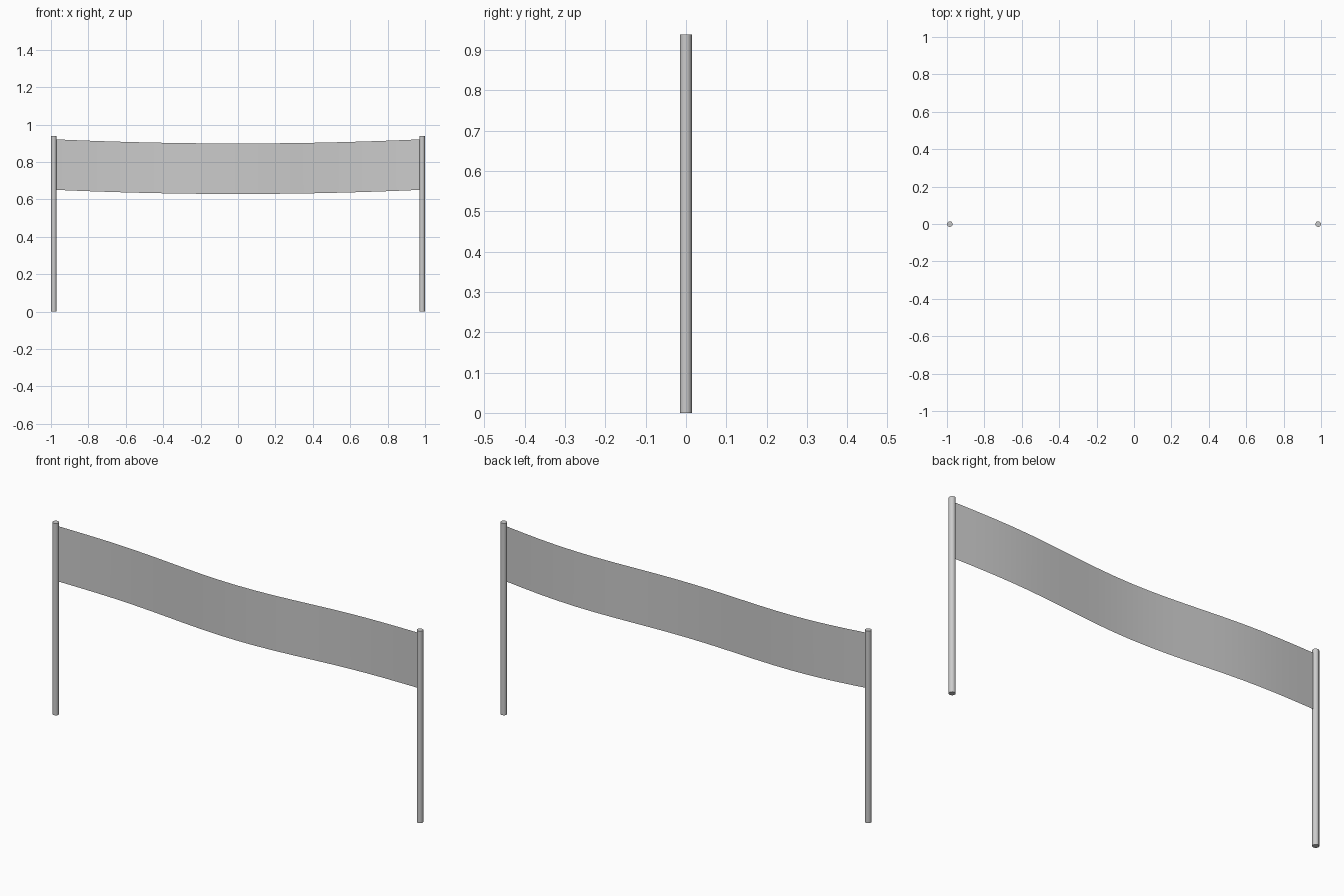
import bpy, bmesh, math

if "Cube" in bpy.data.objects:
    bpy.data.objects.remove(bpy.data.objects["Cube"])

POLE_X, POLE_R, POLE_H = 0.985, 0.015, 0.938
HALF_W, SEGMENTS = 0.972, 20


def pole(name, x):
    bpy.ops.mesh.primitive_cylinder_add(vertices=12, radius=POLE_R, depth=POLE_H,
                                        location=(x, -0.0005, POLE_H / 2))
    bpy.context.object.name = name
    bpy.ops.object.shade_smooth_by_angle(angle=math.radians(40))


# Two upright poles
pole("left_pole", -POLE_X)
pole("right_pole", POLE_X)

# Thin cloth banner, sagging in the middle and rippling front to back
bm = bmesh.new()
columns = []
for i in range(SEGMENTS + 1):
    t = i / SEGMENTS
    x = HALF_W * (2 * t - 1)
    y = 0.0155 * math.sin(3 * math.pi * t)
    sag = 0.022 * 4 * t * (1 - t)
    columns.append([bm.verts.new((x, y, z - sag)) for z in (0.651, 0.921)])
for a, b in zip(columns, columns[1:]):
    bm.faces.new((a[0], b[0], b[1], a[1]))
mesh = bpy.data.meshes.new("banner")
bm.to_mesh(mesh)
bm.free()
mesh.shade_smooth()
banner = bpy.data.objects.new("banner", mesh)
bpy.context.collection.objects.link(banner)
